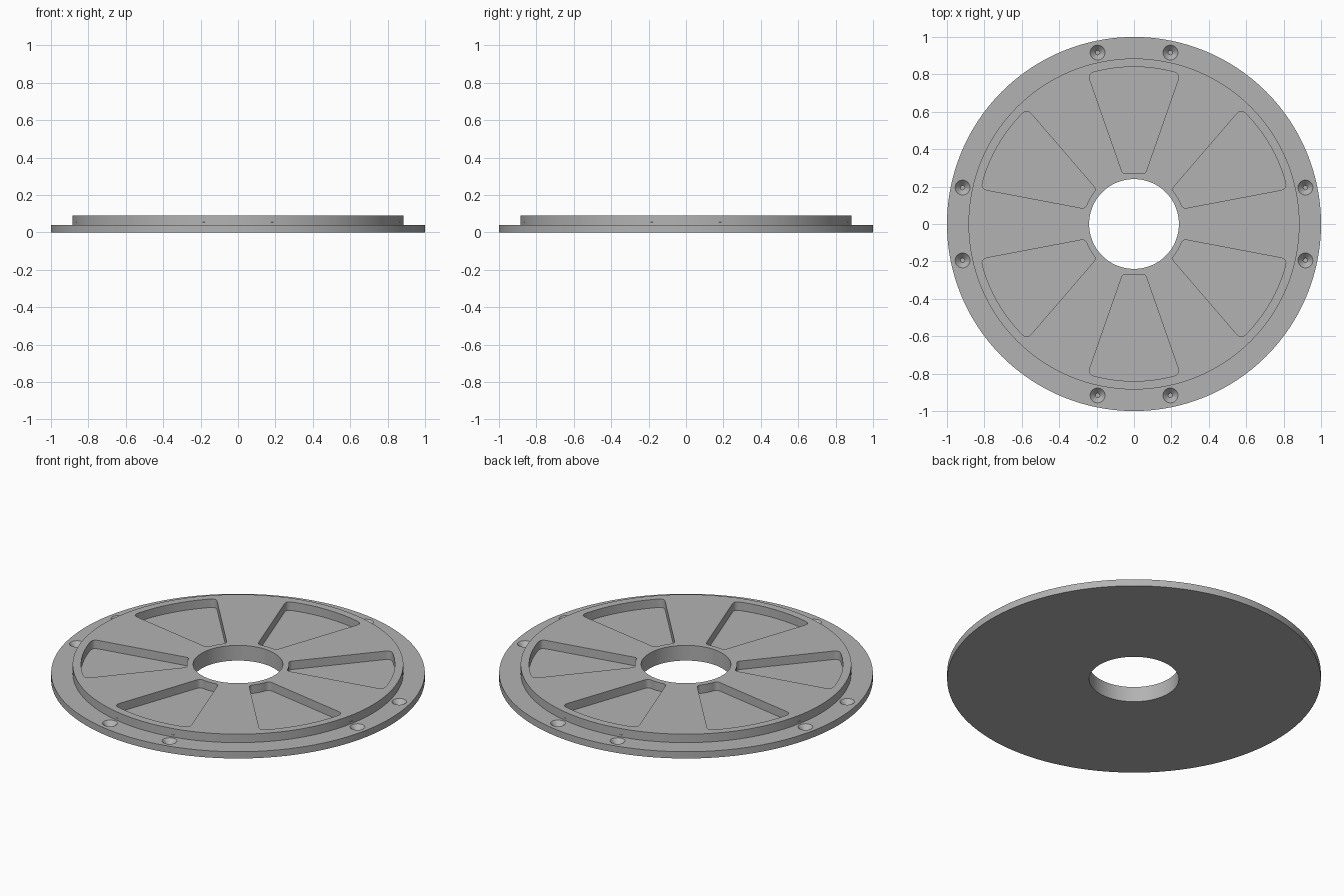
import bpy, bmesh
from math import sin, cos, pi, radians
from mathutils import Matrix, Vector

if "Cube" in bpy.data.objects:
    bpy.data.objects.remove(bpy.data.objects["Cube"])

FLANGE_TOP, BOSS_TOP = 0.04, 0.09
SEGMENTS = 128

grey = bpy.data.materials.new("plain grey")
grey.use_nodes = True
colour = (0.45, 0.45, 0.45, 1)
grey.diffuse_color = colour
grey.node_tree.nodes["Principled BSDF"].inputs["Base Color"].default_value = colour


def make_object(name, bm):
    bmesh.ops.recalc_face_normals(bm, faces=bm.faces[:])
    mesh = bpy.data.meshes.new(name)
    bm.to_mesh(mesh)
    bm.free()
    mesh.materials.append(grey)
    obj = bpy.data.objects.new(name, mesh)
    bpy.context.collection.objects.link(obj)
    return obj


def cut(target, cutter):
    mod = target.modifiers.new(cutter.name, 'BOOLEAN')
    mod.operation = 'DIFFERENCE'
    mod.solver = 'EXACT'
    mod.object = cutter
    cutter.hide_render = True
    bpy.context.view_layer.objects.active = target
    bpy.ops.object.modifier_apply(modifier=mod.name)
    bpy.data.objects.remove(cutter)


# Stepped ring: a closed profile turned around the vertical axis
profile = [(0.24, 0), (1, 0), (1, FLANGE_TOP), (0.885, FLANGE_TOP),
           (0.885, BOSS_TOP), (0.24, BOSS_TOP)]
bm = bmesh.new()
rings = [[bm.verts.new((r * cos(2 * pi * i / SEGMENTS), r * sin(2 * pi * i / SEGMENTS), z))
          for i in range(SEGMENTS)] for r, z in profile]
for k, ring in enumerate(rings):
    upper = rings[(k + 1) % len(rings)]
    for i in range(SEGMENTS):
        j = (i + 1) % SEGMENTS
        bm.faces.new((ring[i], ring[j], upper[j], upper[i]))
plate = make_object("flanged_plate", bm)


# Six wedge pockets with rounded corners
def arc(radius, half_angle, steps):
    angles = [half_angle * (1 - 2 * i / steps) for i in range(steps + 1)]
    return [Vector((radius * cos(a), radius * sin(a), FLANGE_TOP)) for a in angles]


def round_corner(before, corner, after, size):
    start = corner + (before - corner).normalized() * size
    end = corner + (after - corner).normalized() * size
    return [start * (1 - t) ** 2 + corner * 2 * t * (1 - t) + end * t * t
            for t in [i / 5 for i in range(6)]]


outer = arc(0.84, radians(17.1), 10)
inner = arc(0.273, radians(-12.6), 4)
outline = (round_corner(inner[-1], outer[0], outer[1], 0.035) + outer[1:-1]
           + round_corner(outer[-2], outer[-1], inner[0], 0.035)
           + round_corner(outer[-1], inner[0], inner[1], 0.022) + inner[1:-1]
           + round_corner(inner[-2], inner[-1], outer[0], 0.022))
bm = bmesh.new()
for k in range(6):
    turn = Matrix.Rotation(radians(30 + 60 * k), 3, 'Z')
    face = bm.faces.new([bm.verts.new(turn @ p) for p in outline])
    top = bmesh.ops.extrude_face_region(bm, geom=[face])["geom"]
    bmesh.ops.translate(bm, vec=(0, 0, 0.1),
                        verts=[v for v in top if isinstance(v, bmesh.types.BMVert)])
cut(plate, make_object("pocket_cutter", bm))

# Eight countersunk blind holes, in pairs on each side of the flange
bm = bmesh.new()
height = 0.045
for k in range(8):
    angle = radians(90 * (k // 2) + (12 if k % 2 else -12))
    place = Matrix.Translation((0.937 * cos(angle), 0.937 * sin(angle), 0.01 + height / 2))
    bmesh.ops.create_cone(bm, cap_ends=True, segments=24, radius1=0.012,
                          radius2=0.012 + 0.028 * height / 0.03, depth=height, matrix=place)
cut(plate, make_object("countersink_cutter", bm))

# Smooth walls with crisp edges
bpy.ops.object.select_all(action='DESELECT')
plate.select_set(True)
bpy.context.view_layer.objects.active = plate
bpy.ops.object.shade_smooth_by_angle(angle=radians(30))
